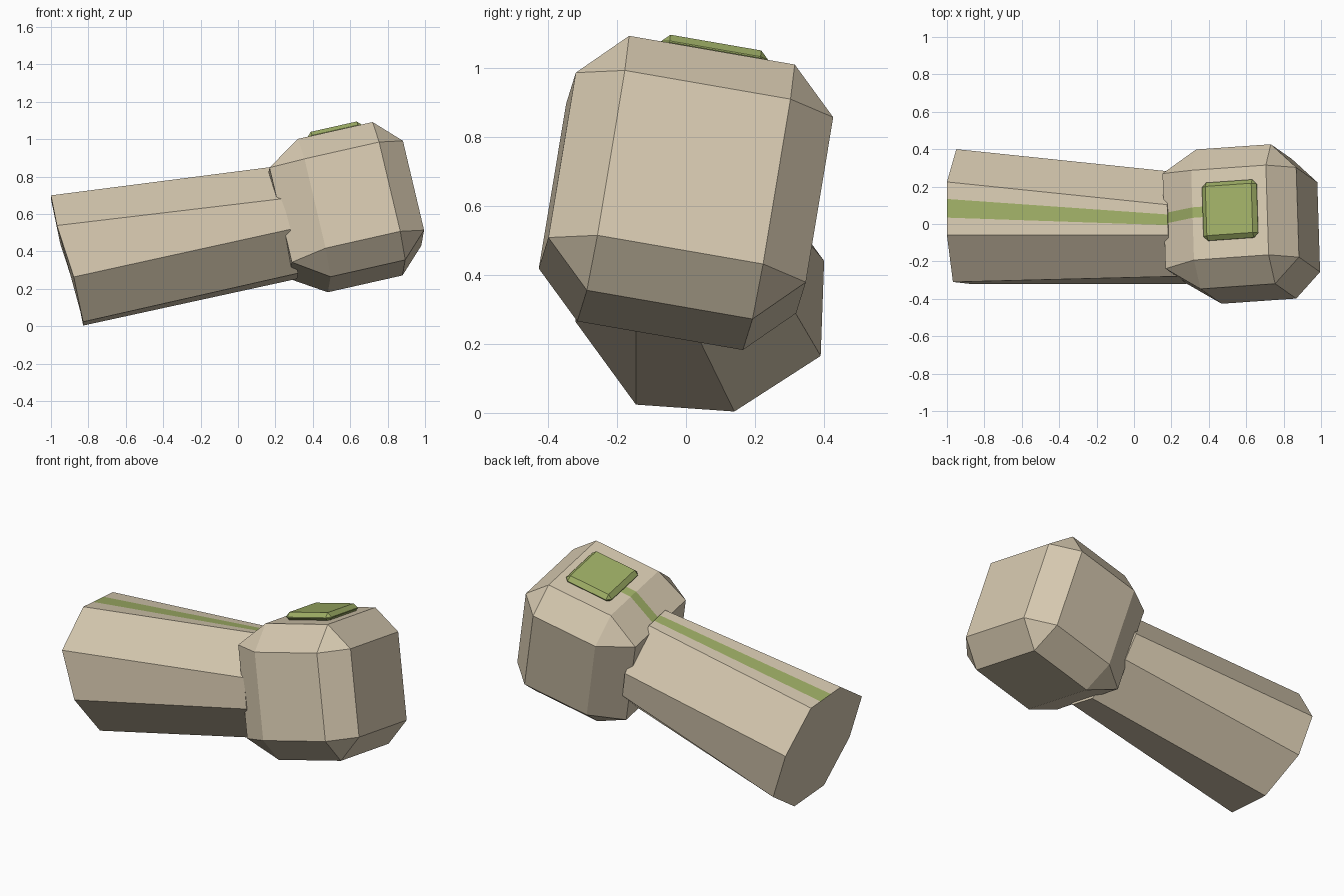
import bpy, bmesh
from mathutils import Matrix, Vector

if "Cube" in bpy.data.objects:
    bpy.data.objects.remove(bpy.data.objects["Cube"])


def material(name, rgb):
    m = bpy.data.materials.new(name)
    m.diffuse_color = (*rgb, 1)
    m.use_nodes = True
    m.node_tree.nodes["Principled BSDF"].inputs["Base Color"].default_value = m.diffuse_color
    return m


BEIGE = material("beige", (0.67, 0.58, 0.43))
GREEN = material("green", (0.34, 0.42, 0.13))

# Tilted frame shared by the head parts
ax = Vector((0.973, 0.068, 0.219)).normalized()
az = Vector((-0.249, 0.158, 0.956))
ay = az.cross(ax).normalized()
az = ax.cross(ay)
HEAD = Matrix((ax, ay, az)).transposed().to_4x4()
HEAD.translation = (0.60, 0.0, 0.637)


def add_object(name, bm, mats, matrix=Matrix()):
    bm.transform(matrix)
    bmesh.ops.recalc_face_normals(bm, faces=bm.faces)
    me = bpy.data.meshes.new(name)
    bm.to_mesh(me)
    bm.free()
    for m in mats:
        me.materials.append(m)
    ob = bpy.data.objects.new(name, me)
    bpy.context.collection.objects.link(ob)
    return ob


def chamfered_box(size, centre, width):
    bm = bmesh.new()
    bmesh.ops.create_cube(bm, size=1)
    bmesh.ops.scale(bm, vec=size, verts=bm.verts)
    bmesh.ops.translate(bm, vec=centre, verts=bm.verts)
    bmesh.ops.bevel(bm, geom=bm.edges[:], offset=width, segments=1,
                    affect='EDGES', profile=0.5)
    return bm


# Head: chamfered block, its left face drawn out toward the handle
bm = chamfered_box((0.68, 0.757, 0.767), (0, 0, 0), 0.135)
for v in bm.verts:
    if v.co.x < -0.335:
        v.co = (v.co.x - 0.05, v.co.y * 1.06, v.co.z * 1.06)
add_object("head", bm, [BEIGE], HEAD)

# Button on top of the head
bm = chamfered_box((0.30, 0.315, 0.052), (0.005, 0.01, 0.399), 0.024)
add_object("button", bm, [GREEN], HEAD)

# Stripe running over the head chamfer to the button
bm = bmesh.new()
rows = [[bm.verts.new((x, y, z + 0.003)) for y in (-0.015, 0.042)]
        for x, z in ((-0.39, 0.262), (-0.205, 0.3835), (-0.13, 0.3835))]
for a, b in zip(rows, rows[1:]):
    bm.faces.new((a[0], b[0], b[1], a[1]))
add_object("head_stripe", bm, [GREEN], HEAD)

# Handle: octagon at the free end lofted to a chamfered square at the head
far_half = [(-1.0, -0.06, 0.70), (-1.0, 0.225, 0.68),
            (-0.95, 0.40, 0.44), (-0.86, 0.39, 0.165)]
near_half = [(0.165, -0.06, 0.85), (0.16, 0.105, 0.82),
             (0.20, 0.28, 0.585), (0.245, 0.24, 0.42)]


def ring(half, centre):
    pts = [Vector(p) for p in half]
    pts += [2 * Vector(centre) - p for p in pts]
    a, b = pts[0], pts[1]
    # split the top side so its middle third can be the stripe
    return [a, a.lerp(b, 0.33), a.lerp(b, 0.68)] + pts[1:]


far = ring(far_half, (-0.914, 0.04, 0.352))
near = ring(near_half, (0.232, -0.02, 0.55))
bm = bmesh.new()
r0 = [bm.verts.new(p) for p in far]
r1 = [bm.verts.new(p.lerp(q, 1.015)) for p, q in zip(far, near)]
n = len(r0)
for i in range(n):
    j = (i + 1) % n
    f = bm.faces.new((r0[i], r0[j], r1[j], r1[i]))
    f.material_index = 1 if i == 1 else 0
bm.faces.new(r0)
bm.faces.new(r1)
add_object("handle", bm, [BEIGE, GREEN])
